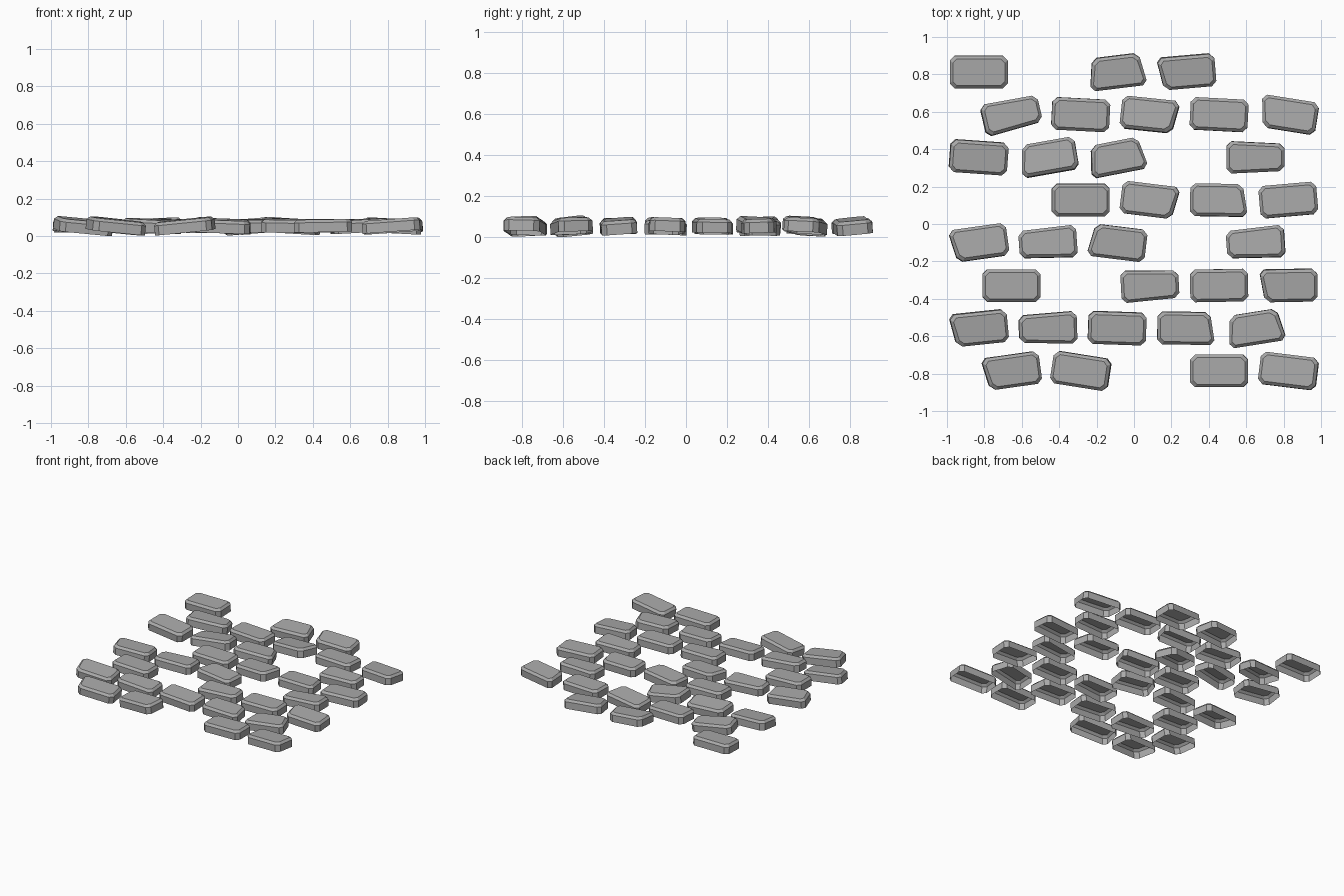
import bpy
import bmesh
from math import radians
from mathutils import Matrix, Vector

cube = bpy.data.objects.get("Cube")
if cube:
    bpy.data.objects.remove(cube)

# Single stone colour
stone = bpy.data.materials.new("grey_stone")
stone.use_nodes = True
GREY = (0.4, 0.4, 0.4, 1)
stone.diffuse_color = GREY
stone.node_tree.nodes["Principled BSDF"].inputs["Base Color"].default_value = GREY
stone.node_tree.nodes["Principled BSDF"].inputs["Roughness"].default_value = 0.8

# Brick proportions and spacing of the running bond
LENGTH, DEPTH, HEIGHT = 0.31, 0.174, 0.068
BEVEL, CORNER, PULL = 0.016, 0.026, 0.03
COLUMN, ROW = 0.37, 0.2284
bricks = []


def plan(shape):
    """Four corners, with the named corners or ends pulled in."""
    corners = []
    for name, sx, sy in (("tl", -1, 1), ("bl", -1, -1), ("br", 1, -1), ("tr", 1, 1)):
        x, y = sx * LENGTH / 2, sy * DEPTH / 2
        if name in shape:
            x -= sx * PULL
        if ("left" if sx < 0 else "right") in shape:
            y -= sy * PULL / 2
        corners.append(Vector((x, y, 0)))
    return corners


def chamfered(corners, inset, cut):
    """Outline moved inwards, with every corner cut off."""
    inner = [c - Vector((inset if c.x > 0 else -inset, inset if c.y > 0 else -inset, 0))
             for c in corners]
    points = []
    for i, c in enumerate(inner):
        for other in (inner[i - 1], inner[(i + 1) % len(inner)]):
            points.append(c + (other - c).normalized() * cut)
    return points


def brick(row, col, yaw, pitch, roll, shape=""):
    """Hollow, open-bottomed paving brick with a bevelled top."""
    corners = plan(shape.split())
    bm = bmesh.new()
    rings = []
    for z, inset, cut in ((-HEIGHT / 2, 0, CORNER),
                          (HEIGHT / 2 - BEVEL, 0, CORNER),
                          (HEIGHT / 2, BEVEL, CORNER * 0.8)):
        rings.append([bm.verts.new((p.x, p.y, z)) for p in chamfered(corners, inset, cut)])
    for low, high in zip(rings, rings[1:]):
        for i in range(len(low)):
            j = (i + 1) % len(low)
            bm.faces.new((low[i], low[j], high[j], high[i]))
    bm.faces.new(rings[-1])
    turn = (Matrix.Rotation(radians(-roll), 4, "Y") @ Matrix.Rotation(radians(pitch), 4, "X")
            @ Matrix.Rotation(radians(yaw), 4, "Z"))
    x = (-0.83 if row % 2 == 0 else -0.655) + col * COLUMN
    y = 0.813 - row * ROW
    bm.transform(Matrix.Translation((x, y, 0)) @ turn)
    name = f"paving_brick_{row}_{col}"
    mesh = bpy.data.meshes.new(name)
    bm.to_mesh(mesh)
    bm.free()
    mesh.materials.append(stone)
    obj = bpy.data.objects.new(name, mesh)
    bpy.context.scene.collection.objects.link(obj)
    bricks.append(obj)


def course(row, *items):
    for item in items:
        brick(row, *item)


# Courses from back to front: column, yaw, pitch, roll, pulled-in corners
course(0, (0, 0, 2, 0), (2, 7, 4, -2, "tl tr"), (3, 5, 5, -4, "bl"))
course(1, (0, 13, -4, -5, "right"), (1, -3, 1, -1), (2, -6, -5, 4, "br"),
       (3, -3, -1, 0), (4, -9, -3, 2, "bl"))
course(2, (0, -4, 4, -4), (1, 10, -5, 3, "tl"), (2, 11, -3, -5, "tl tr"),
       (4, 0, 2, 0, "right"))
course(3, (1, 0, 2, -1), (2, -7, -1, 3, "br"), (3, -1, -2, 0, "tr"), (4, 5, -1, 0))
course(4, (0, 8, -3, -3, "bl"), (1, 4, -2, 0, "left"), (2, -7, 2, -2, "tl"),
       (4, 4, -2, 3, "left"))
course(5, (0, 0, 0, -2), (2, 3, 2, 0, "right"), (3, 1, 1, 0), (4, 1, 4, -3, "bl"))
course(6, (0, 6, 5, -6, "bl"), (1, 2, 3, -3, "left"), (2, -2, 4, -2),
       (3, -1, 3, -1, "tr"), (4, 9, 2, 3, "tl tr"))
course(7, (0, 8, 2, -6, "bl"), (1, -9, 2, 6), (3, 0, 0, 1), (4, -7, -2, 4))

# Rest the lowest brick on the ground
lowest = min(v.co.z for b in bricks for v in b.data.vertices)
for b in bricks:
    b.location.z = -lowest
